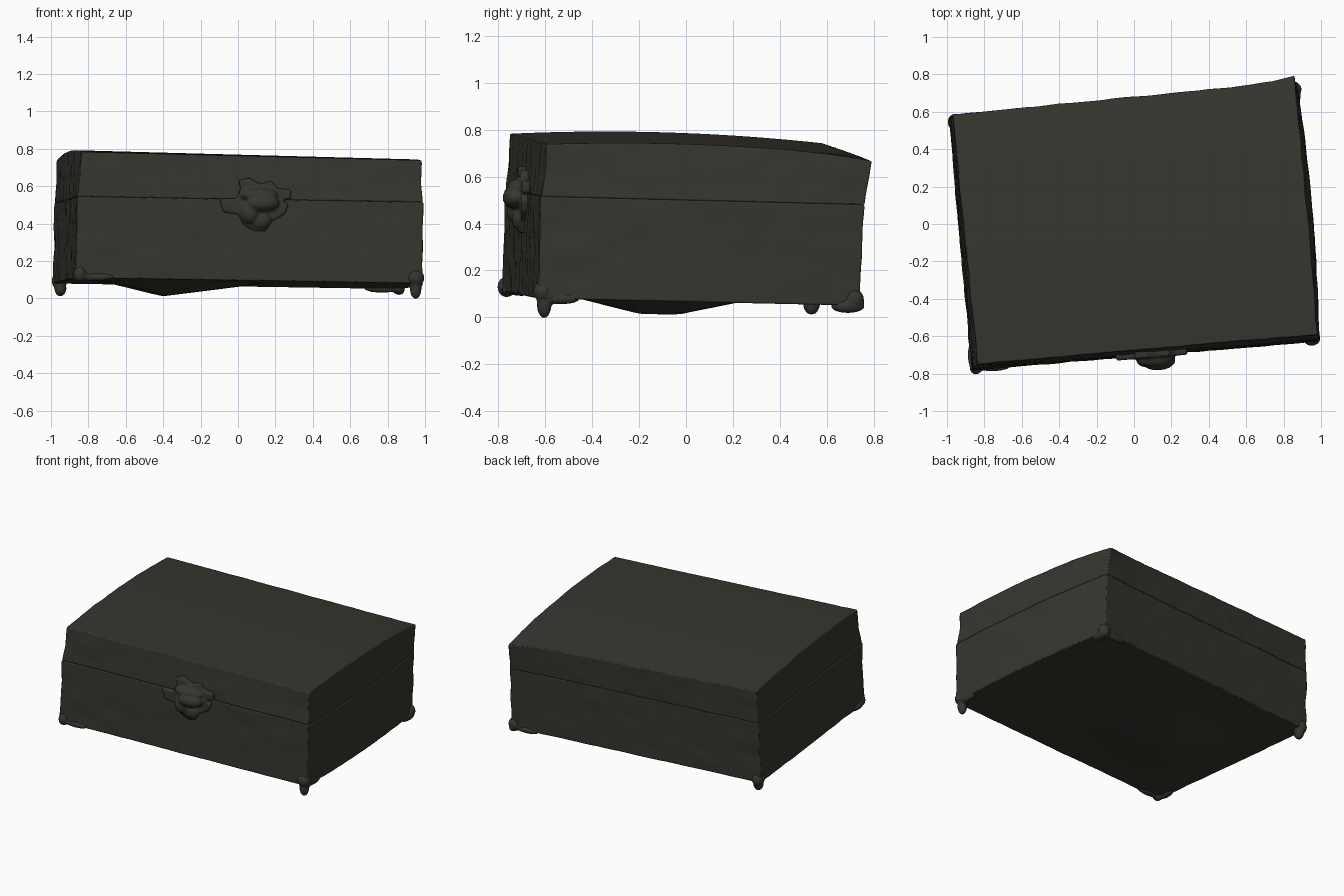
import bpy, bmesh, math
from mathutils import Vector, Matrix, noise

if "Cube" in bpy.data.objects:
    bpy.data.objects.remove(bpy.data.objects["Cube"])

mat = bpy.data.materials.new("dark olive bronze")
mat.diffuse_color = (0.037, 0.0355, 0.0275, 1)
mat.use_nodes = True
mat.node_tree.nodes["Principled BSDF"].inputs["Base Color"].default_value = mat.diffuse_color


def finish(name, bm, bevel=0.0, melt=0.0):
    bmesh.ops.recalc_face_normals(bm, faces=bm.faces)
    me = bpy.data.meshes.new(name)
    bm.to_mesh(me)
    bm.free()
    me.materials.append(mat)
    ob = bpy.data.objects.new(name, me)
    bpy.context.collection.objects.link(ob)
    bpy.ops.object.select_all(action='DESELECT')
    ob.select_set(True)
    bpy.context.view_layer.objects.active = ob
    bpy.ops.object.shade_smooth_by_angle(angle=math.radians(50))
    if bevel:
        mod = ob.modifiers.new("soft edges", 'BEVEL')
        mod.width, mod.segments = bevel, 2
        mod.limit_method, mod.angle_limit = 'ANGLE', math.radians(45)
    if melt:                           # fuse overlapping lumps into one worn casting
        mod = ob.modifiers.new("fuse", 'REMESH')
        mod.mode, mod.voxel_size, mod.use_smooth_shade = 'VOXEL', melt, True
        mod = ob.modifiers.new("wear", 'SMOOTH')
        mod.factor, mod.iterations = 0.5, 4
    return ob


def blend(c, u, v):
    """Point on the patch of corners front-left, front-right, back-right, back-left."""
    fl, fr, br, bl = (Vector(p) for p in c)
    return fl.lerp(fr, u).lerp(bl.lerp(br, u), v)


def warped_box(name, low, high, extra):
    """Gridded cube stretched between two sets of four corners."""
    bm = bmesh.new()
    bmesh.ops.create_cube(bm, size=1)
    bmesh.ops.subdivide_edges(bm, edges=bm.edges[:], cuts=31, use_grid_fill=True)
    for vert in bm.verts:
        u, v, w = (max(0, min(1, c + 0.5)) for c in vert.co)
        p = blend(low, u, v).lerp(blend(high, u, v), w)
        p += extra(u, v, w)
        # slight worn unevenness, pushed sideways on the walls
        n = noise.noise(p * 9) * 0.006
        if u in (0, 1):
            p.x += n * (2 * u - 1)
        if v in (0, 1):
            p.y += n * (2 * v - 1)
        vert.co = p
    return finish(name, bm, 0.006)


def arch(t):
    return 4 * t * (1 - t)


# Corner sets: front-left, front-right, back-right, back-left
base = [(-.868, -.783, .11), (.985, -.63, .08), (.87, .74, .05), (-.99, .565, .08)]
seam = [(-.858, -.772, .545), (.988, -.617, .515), (.868, .75, .48), (-.98, .577, .51)]
seam_lid = [(-.855, -.767, .544), (.985, -.613, .514), (.865, .75, .479), (-.977, .577, .509)]
top = [(-.835, -.75, .783), (.98, -.59, .738), (.855, .765, .68), (-.97, .585, .742)]


def body_bulge(u, v, w):
    sag = 0
    if w < .001:                       # drooping fold on the underside, towards the left
        du = (u - .28) / (.28 if u > .28 else .17)
        dv = max(0, abs(v - .46) - .06) / .24
        sag = -.075 * max(0, 1 - math.hypot(du, dv))
    return Vector((.025 * arch(v) * u, .012 * u ** 14 * v * w, sag))


def lid_bulge(u, v, w):                # crowned top, flared back right corner
    flare = u ** 14 * v
    return Vector((.025 * arch(v) * u * (1 - .75 * w), (.012 + .015 * w) * flare,
                   w * (.026 * arch(v) - .015 * flare * v ** 8)))


warped_box("box_body", base, seam, body_bulge)
warped_box("box_lid", seam_lid, top, lid_bulge)


def add_lumps(bm, items):
    for centre, radii in items:
        m = Matrix.Translation(centre) @ Matrix.Diagonal((*radii, 1))
        bmesh.ops.create_uvsphere(bm, u_segments=20, v_segments=12, radius=1, matrix=m)


# Worn feet: rounded knuckle, tapering stub and low ridges running along the walls
feet = {
    "front_left_foot": [((-.845, -.765, .13), (.035, .04, .045)),
                        ((-.76, -.762, .115), (.10, .026, .022)),
                        ((-.865, -.70, .115), (.025, .07, .025))],
    "front_right_foot": [((.95, -.61, .11), (.048, .042, .045)),
                         ((.95, -.605, .055), (.032, .032, .06)),
                         ((.965, -.53, .08), (.025, .08, .025))],
    "back_right_foot": [((.855, .72, .075), (.042, .04, .045)),
                        ((.86, .69, .048), (.032, .075, .03)),
                        ((.77, .715, .055), (.10, .025, .025))],
    "back_left_foot": [((-.955, .545, .095), (.042, .045, .05)),
                       ((-.95, .535, .055), (.033, .036, .045))],
}
for name, items in feet.items():
    bm = bmesh.new()
    add_lumps(bm, items)
    finish(name, bm, melt=0.009)


def add_plate(bm, outline, depth):
    """Flat outline in x and z, thickened from inside the wall to the given depth."""
    face = bm.faces.new([bm.verts.new((x, .03, z)) for x, z in outline])
    back = bmesh.ops.duplicate(bm, geom=[face])
    out = bmesh.ops.extrude_face_region(bm, geom=[face])
    for v in out["geom"]:
        if isinstance(v, bmesh.types.BMVert):
            v.co.y = -depth
    bmesh.ops.remove_doubles(bm, verts=bm.verts[:], dist=1e-5)


# Clasp: shield below the seam, scalloped plate above it, rounded catch between.
# Its frame has x along the front wall and -y outwards.
clasp = Matrix.Translation((.09, -.693, 0)) @ Matrix.Rotation(math.atan2(.155, 1.85), 4, 'Z')
bm = bmesh.new()
add_plate(bm, [(-.19, .535), (-.17, .46), (-.09, .45), (-.06, .39), (0, .36),
               (.06, .36), (.085, .41), (.16, .45), (.18, .50), (.13, .535)], .022)
add_plate(bm, [(-.10, .53), (.19, .53), (.195, .58), (.12, .59), (.09, .63),
               (.03, .61), (-.03, .645), (-.09, .63), (-.075, .59)], .022)
add_lumps(bm, [((.02, -.03, .555), (.10, .04, .035)),
               ((.04, -.045, .51), (.09, .048, .045)),
               ((-.03, -.03, .46), (.05, .04, .06)),
               ((.03, -.02, .42), (.06, .032, .05))])
bm.transform(clasp)
finish("clasp", bm, melt=0.008)
